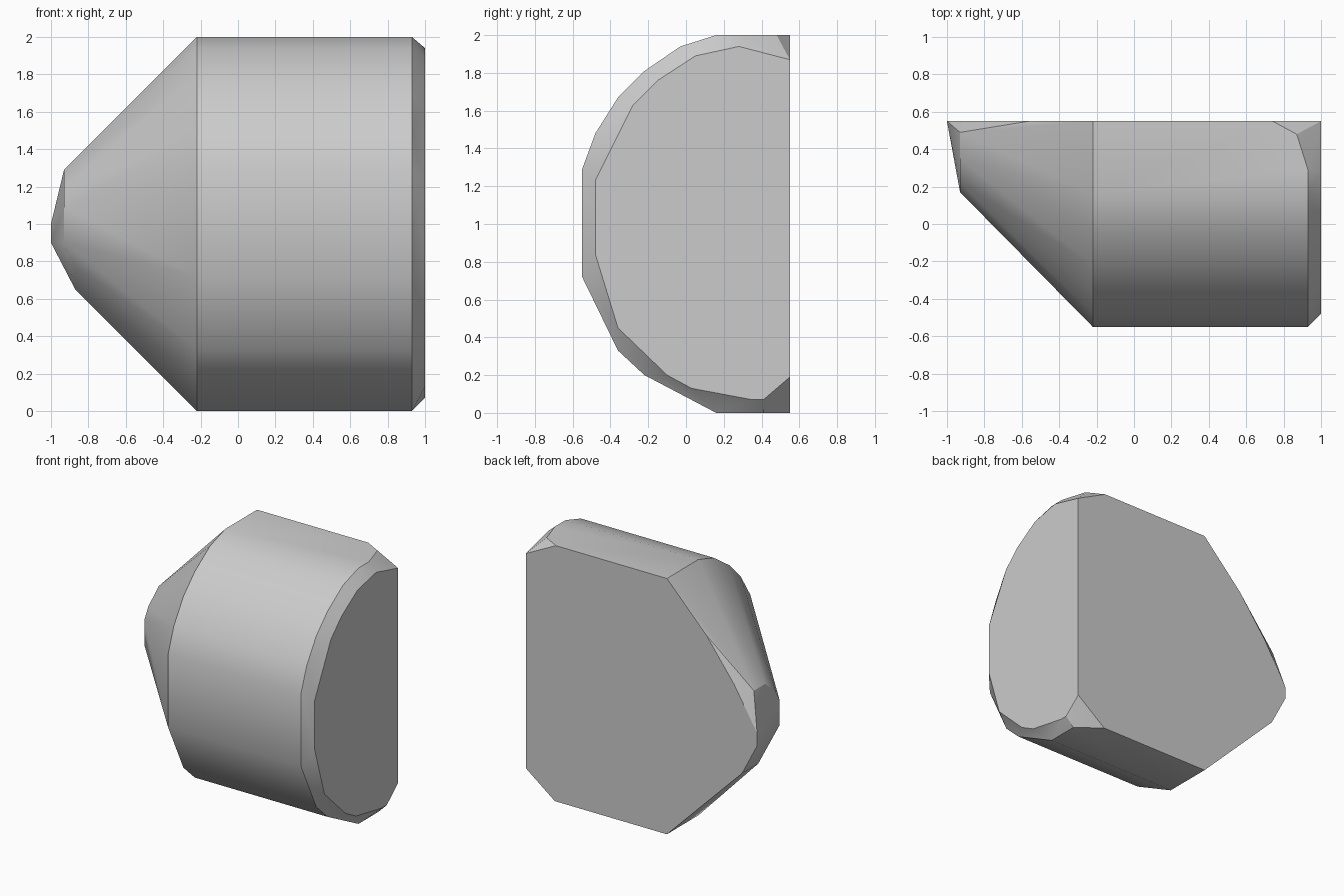
import bpy
import bmesh
from math import radians

cube = bpy.data.objects.get("Cube")
if cube:
    bpy.data.objects.remove(cube, do_unlink=True)


def make_material(name, colour):
    material = bpy.data.materials.new(name)
    material.use_nodes = True
    material.diffuse_color = colour
    shader = material.node_tree.nodes["Principled BSDF"]
    shader.inputs["Base Color"].default_value = colour
    return material


def section(x, profile):
    """Place a (y, z) outline at the given position along the length."""
    return [(x, y, z) for y, z in profile]


def convex_solid(name, points, material):
    """Wrap the section points in one faceted, softly shaded solid."""
    bm = bmesh.new()
    for point in points:
        bm.verts.new(point)
    hull = bmesh.ops.convex_hull(bm, input=bm.verts)
    unused = {v for v in hull["geom_interior"] + hull["geom_unused"]
              if isinstance(v, bmesh.types.BMVert)}
    bmesh.ops.delete(bm, geom=list(unused), context="VERTS")
    bmesh.ops.dissolve_limit(bm, angle_limit=radians(1),
                             verts=bm.verts, edges=bm.edges)
    bmesh.ops.recalc_face_normals(bm, faces=bm.faces)
    mesh = bpy.data.meshes.new(name)
    bm.to_mesh(mesh)
    bm.free()
    mesh.materials.append(material)
    solid = bpy.data.objects.new(name, mesh)
    bpy.context.collection.objects.link(solid)
    bpy.ops.object.select_all(action="DESELECT")
    solid.select_set(True)
    bpy.context.view_layer.objects.active = solid
    bpy.ops.object.shade_smooth_by_angle(angle=radians(30))
    return solid


BACK = 0.55

# Rounded front outline shared by both ends of the barrel
barrel = [(.16, 2), (-.03, 1.94), (-.22, 1.81), (-.36, 1.67), (-.48, 1.48),
          (-BACK, 1.29), (-BACK, .72), (-.48, .58), (-.36, .33),
          (-.22, .2), (.16, 0)]
points = section(-.22, barrel + [(BACK, 2), (BACK, 0)])
points += section(.93, barrel + [(.29, 2), (.41, 0)])

# Bevelled back corners near the flat end
points += [(.87, .48, 2), (.74, BACK, 2), (.75, BACK, 0)]

# Flat end cap, slightly smaller than the barrel
end_cap = [(BACK, 1.87), (.28, 1.94), (.05, 1.89), (-.15, 1.76), (-.28, 1.63),
           (-.48, 1.23), (-.48, .84), (-.36, .45), (-.1, .2), (.03, .13),
           (.35, .07), (.41, .07), (BACK, .19)]
points += section(1, end_cap)

# Tapered nose at the other end
nose = [(.49, 1.29), (.35, 1.29), (.22, 1.18), (.17, 1.09), (.17, .9)]
points += section(-.93, nose)
points += section(-.87, [(BACK, .65), (.35, .65), (.2, .77)])
points += section(-1, [(BACK, 1), (BACK, .9)])
points += [(-.8, BACK, 1.33), (-.56, BACK, 1.65)]

stone_grey = make_material("light grey", (.6, .6, .6, 1))
convex_solid("faceted_block", points, stone_grey)
